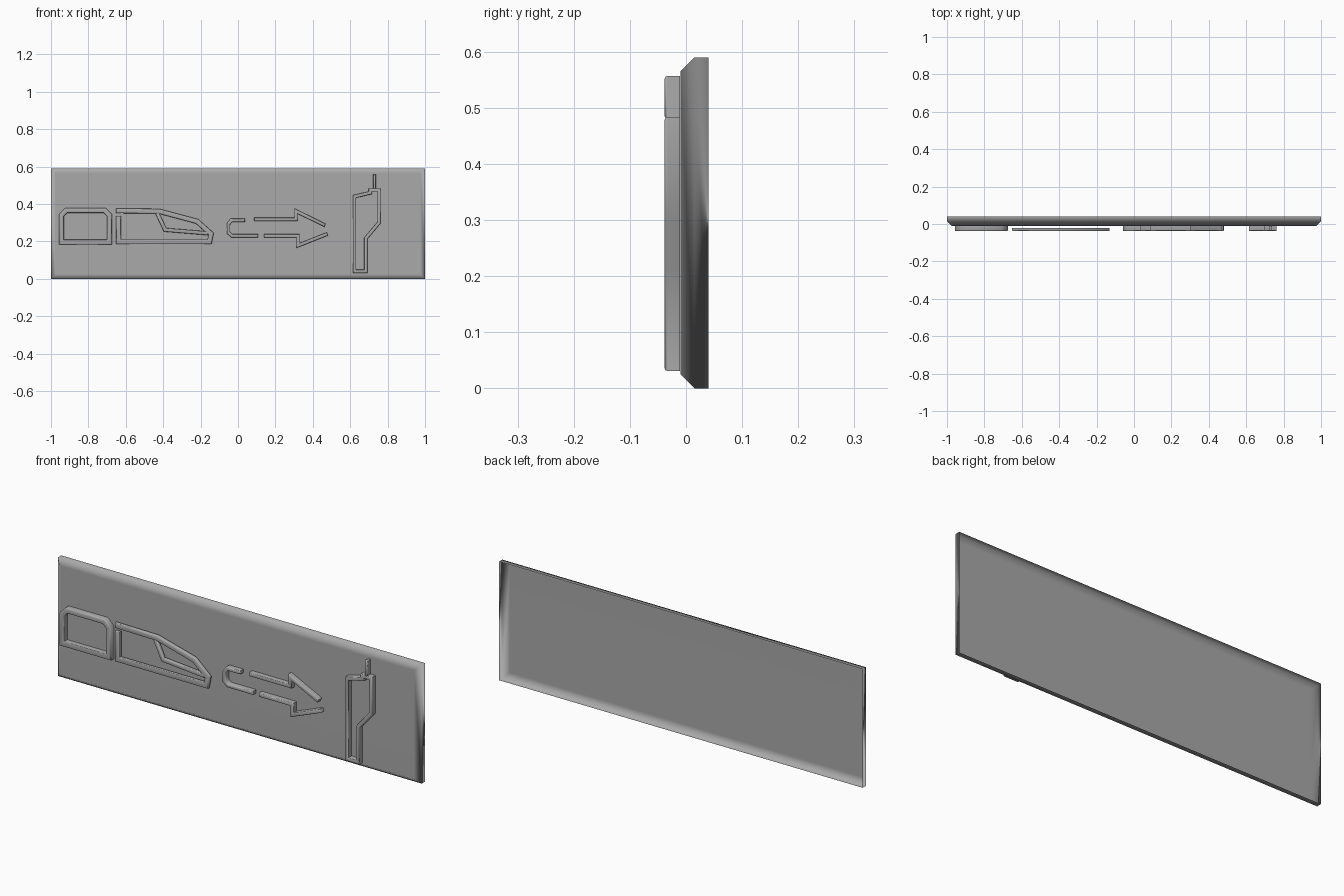
import bpy, bmesh, math
from mathutils import Vector

cube = bpy.data.objects.get("Cube")
if cube:
    bpy.data.objects.remove(cube)

grey = bpy.data.materials.new("plain grey")
grey.use_nodes = True
colour = (0.4, 0.4, 0.4, 1)
grey.diffuse_color = colour
grey.node_tree.nodes["Principled BSDF"].inputs["Base Color"].default_value = colour


def finish(bm, name, sharp_angle=None):
    bmesh.ops.recalc_face_normals(bm, faces=bm.faces)
    mesh = bpy.data.meshes.new(name)
    bm.to_mesh(mesh)
    bm.free()
    mesh.materials.append(grey)
    mesh.polygons.foreach_set("use_smooth", [True] * len(mesh.polygons))
    if sharp_angle:
        mesh.set_sharp_from_angle(angle=math.radians(sharp_angle))
    obj = bpy.data.objects.new(name, mesh)
    bpy.context.collection.objects.link(obj)
    return obj


def ribbon(name, points, width, closed=False, front=-0.038, back=-0.0105):
    """Raised bar of constant width along a path, mitred, front edges rounded."""
    pts = [Vector(p) for p in points]
    n = len(pts)
    bm = bmesh.new()
    rings = []
    for i, p in enumerate(pts):
        before = (p - pts[i - 1]).normalized() if closed or i else None
        after = (pts[(i + 1) % n] - p).normalized() if closed or i < n - 1 else None
        a, b = before or after, after or before
        na, nb = Vector((-a.y, a.x)), Vector((-b.y, b.x))
        side = (na + nb) / (1 + na.dot(nb)) * width / 2
        rings.append([bm.verts.new((q.x, y, q.y)) for q, y in
                      ((p + side, front), (p - side, front), (p - side, back), (p + side, back))])
    pairs = list(zip(rings, rings[1:]))
    if closed:
        pairs.append((rings[-1], rings[0]))
    else:
        bm.faces.new(rings[0])
        bm.faces.new(rings[-1])
    for r, s in pairs:
        for k in range(4):
            j = (k + 1) % 4
            bm.faces.new((r[k], r[j], s[j], s[k]))
    bmesh.ops.recalc_face_normals(bm, faces=bm.faces)
    rims = [e for e in bm.edges if all(abs(v.co.y - front) < 1e-5 for v in e.verts)
            and e.calc_face_angle(0) > 1]
    bmesh.ops.bevel(bm, geom=rims, offset=0.005, segments=2, profile=0.5, affect='EDGES')
    return finish(bm, name, 50)


# Plate: a shell open at the back, with a chamfered front border
width, height, chamfer = 2.0, 0.59, 0.025
bm = bmesh.new()
rings = []
for y, inset in ((0.04, 0), (0.015, 0), (-0.01, chamfer)):
    x, low, high = width / 2 - inset, inset, height - inset
    rings.append([bm.verts.new((px, y, pz)) for px, pz in
                  ((-x, low), (x, low), (x, high), (-x, high))])
for r, s in zip(rings, rings[1:]):
    for k in range(4):
        j = (k + 1) % 4
        bm.faces.new((r[k], r[j], s[j], s[k]))
bm.faces.new(rings[-1])
plate = finish(bm, "plate")
# The open shell needs its front face to point to -y
if plate.data.polygons[-1].normal.y > 0:
    plate.data.flip_normals()
weighted = plate.modifiers.new("flat front", 'WEIGHTED_NORMAL')
weighted.weight = 80

# Cargo box outline with cut upper corners
ribbon("cargo_box_outline", [(-.944, .196), (-.687, .196), (-.687, .34), (-.713, .366),
                             (-.918, .366), (-.944, .34)], .026, closed=True)

# Vehicle side outline and its window, standing off the plate
ribbon("vehicle_outline", [(-.652, .364), (-.422, .361), (-.219, .307), (-.144, .241),
                           (-.152, .198), (-.639, .198), (-.639, .337)], .026, back=-0.022)
ribbon("vehicle_window", [(-.433, .353), (-.39, .262), (-.16, .243)], .02, back=-0.022)

# Broken arrow outline
ribbon("arrow_tail", [(.037, .313), (-.035, .313), (-.051, .294), (-.051, .246),
                      (-.032, .23), (.107, .23)], .018)
ribbon("arrow_upper_edge", [(.086, .318), (.31, .318), (.31, .362), (.465, .286)], .018)
ribbon("arrow_lower_edge", [(.139, .23), (.321, .23), (.321, .178), (.478, .24)], .018)

# Handheld device outline and antenna
ribbon("device_outline", [(.623, .44), (.708, .46), (.708, .475), (.754, .475), (.754, .3),
                          (.684, .217), (.684, .04), (.623, .04)], .018, closed=True)
ribbon("device_antenna", [(.73, .48), (.73, .557)], .014)
